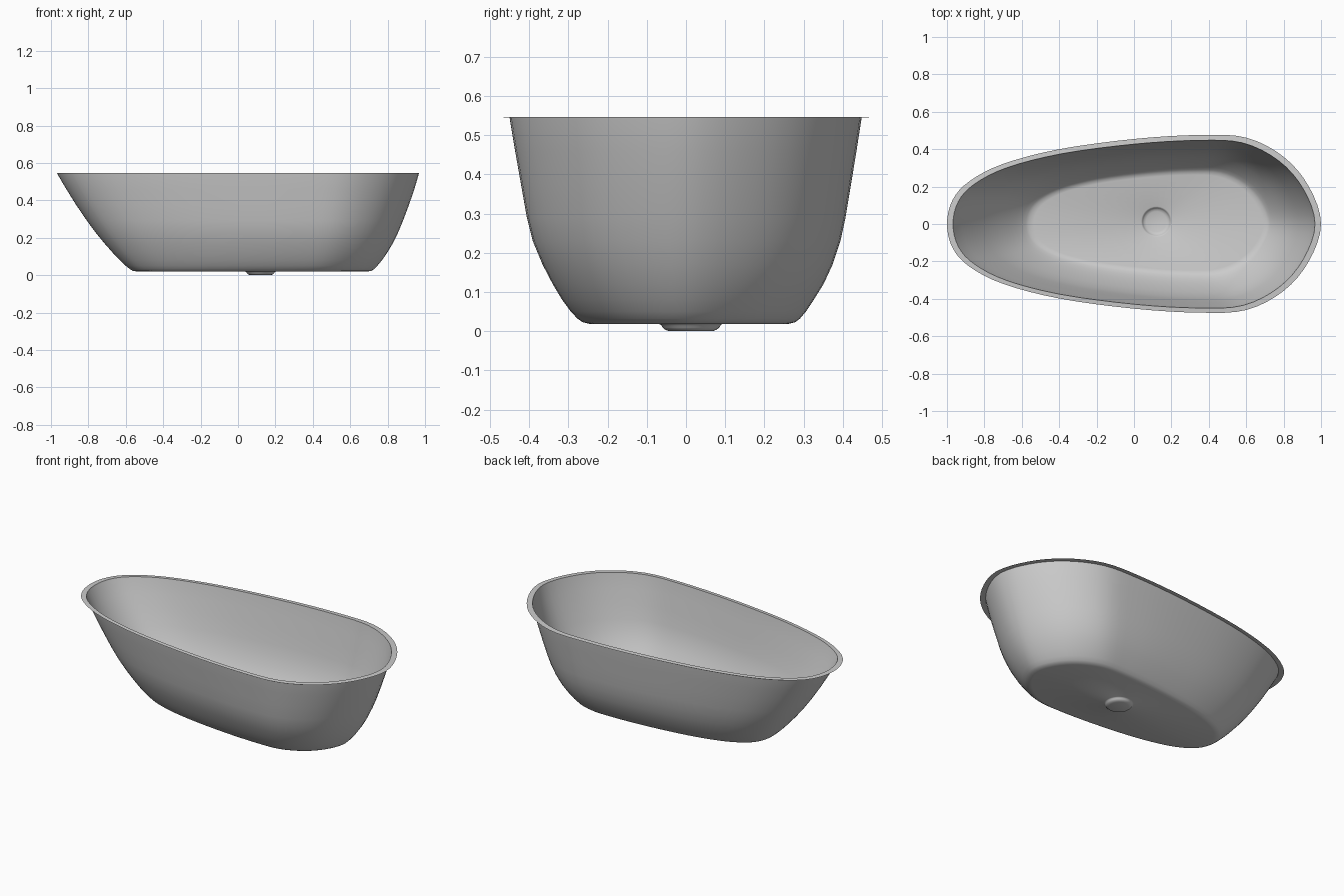
import bpy, bmesh, math
from mathutils import Vector

if "Cube" in bpy.data.objects:
    bpy.data.objects.remove(bpy.data.objects["Cube"])

# Normalised half of the egg-shaped plan, narrow end at -x
half = [(-1, 0), (-.97, .27), (-.88, .48), (-.7, .675), (-.4, .84), (0, .955),
        (.35, 1), (.6, .97), (.8, .755), (.935, .42), (1, 0)]
STEPS = 4


def egg():
    pts = [Vector(p) for p in half] + [Vector((x, -y)) for x, y in half[-2:0:-1]]
    n, out = len(pts), []
    for i in range(n):
        a, b, c, d = (pts[(i + k) % n] for k in (-1, 0, 1, 2))
        for s in range(STEPS):
            t = s / STEPS
            out.append(0.5 * (2 * b + (c - a) * t + (2 * a - 5 * b + 4 * c - d) * t * t
                              + (3 * b - a - 3 * c + d) * t ** 3))
    return out


outline = egg()
DRAIN = Vector((.12, .0125))

# Levels of the tub: z, x min, x max, y min, y max
levels = [
    (.545, -1.0, 1.0, -.474, .476),      # outer edge of the flat lip
    (.547, -.968, .968, -.449, .447),    # inner edge of the lip
    (.538, -.964, .966, -.448, .446),
    (.46, -.918, .943, -.435, .434),
    (.375, -.865, .914, -.420, .420),
    (.29, -.807, .882, -.405, .406),
    (.23, -.763, .857, -.390, .393),
    (.17, -.714, .828, -.365, .373),
    (.12, -.670, .798, -.339, .350),
    (.08, -.632, .770, -.315, .325),
    (.05, -.600, .745, -.293, .305),
    (.032, -.578, .727, -.276, .290),
    (.023, -.562, .713, -.263, .278),
    (.019, -.535, .690, -.247, .262),    # start of the flat floor
]

bm = bmesh.new()
rings = []
for z, x0, x1, y0, y1 in levels:
    rings.append([bm.verts.new(((x0 + x1) / 2 + p.x * (x1 - x0) / 2,
                                p.y * (y1 if p.y > 0 else -y0), z)) for p in outline])

# Drain cup sunk into the floor: radius, z
dirs = [(Vector(v.co.xy) - DRAIN).normalized() for v in rings[-1]]
for r, z in [(.082, .019), (.076, .016), (.073, .010), (.066, .004), (.055, .0)]:
    rings.append([bm.verts.new((DRAIN.x + d.x * r, DRAIN.y + d.y * r, z)) for d in dirs])

# Skin the rings and close the drain
n = len(outline)
for a, b in zip(rings, rings[1:]):
    for i in range(n):
        j = (i + 1) % n
        bm.faces.new((a[i], a[j], b[j], b[i]))
bm.faces.new(rings[-1])
bmesh.ops.recalc_face_normals(bm, faces=bm.faces)

mesh = bpy.data.meshes.new("bathtub")
bm.to_mesh(mesh)
bm.free()
tub = bpy.data.objects.new("bathtub", mesh)
bpy.context.collection.objects.link(tub)
bpy.context.view_layer.objects.active = tub
tub.select_set(True)
bpy.ops.object.shade_smooth_by_angle(angle=math.radians(40))
